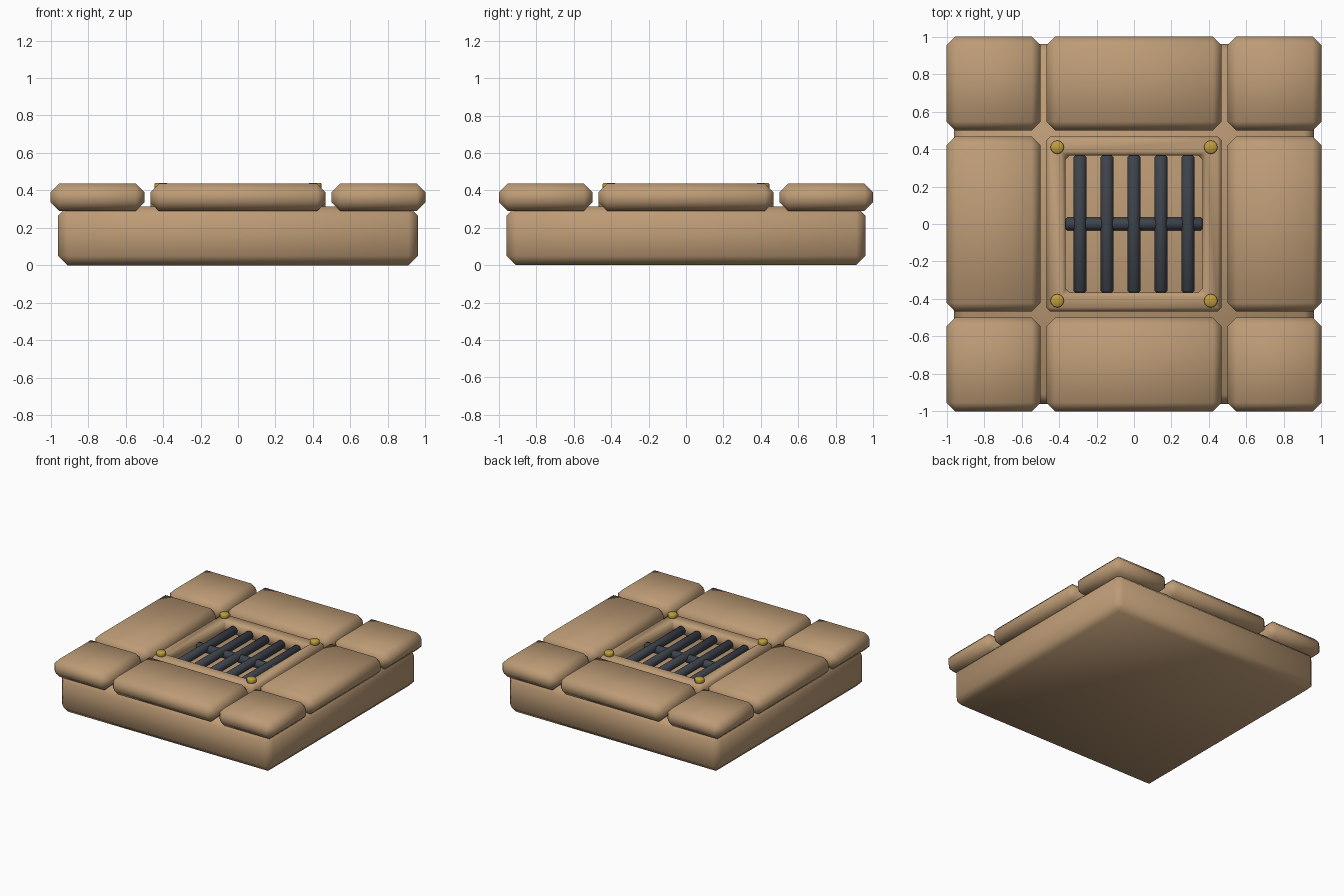
import bpy
import bmesh
from mathutils import Matrix

if "Cube" in bpy.data.objects:
    bpy.data.objects.remove(bpy.data.objects["Cube"], do_unlink=True)


def make_material(name, colour):
    mat = bpy.data.materials.new(name)
    mat.use_nodes = True
    mat.diffuse_color = (*colour, 1)
    bsdf = mat.node_tree.nodes["Principled BSDF"]
    bsdf.inputs["Base Color"].default_value = (*colour, 1)
    bsdf.inputs["Roughness"].default_value = 0.8
    return mat


sandstone = make_material("sandstone", (0.51, 0.33, 0.18))
iron = make_material("dark iron", (0.048, 0.056, 0.072))
brass = make_material("brass", (0.52, 0.34, 0.045))


def finish(name, bm, mat, bevel, smooth=True):
    """Turn a bmesh into a chamfered, shaded object."""
    bmesh.ops.recalc_face_normals(bm, faces=bm.faces)
    for face in bm.faces:
        face.smooth = smooth
    mesh = bpy.data.meshes.new(name)
    bm.to_mesh(mesh)
    bm.free()
    mesh.materials.append(mat)
    obj = bpy.data.objects.new(name, mesh)
    bpy.context.collection.objects.link(obj)
    mod = obj.modifiers.new("chamfer", "BEVEL")
    mod.width = bevel
    mod.segments = 1
    mod.limit_method = "ANGLE"
    mod.angle_limit = 0.9
    return obj


def block(name, xs, ys, zs, mat, bevel):
    bm = bmesh.new()
    bmesh.ops.create_cube(bm, size=1)
    for v in bm.verts:
        v.co = [r[0] if c < 0 else r[1] for c, r in zip(v.co, (xs, ys, zs))]
    return finish(name, bm, mat, bevel)


def rod(name, centre, radius, length, axis, mat, bevel):
    bm = bmesh.new()
    turn = {"X": Matrix.Rotation(1.5708, 4, "Y"),
            "Y": Matrix.Rotation(1.5708, 4, "X"),
            "Z": Matrix.Identity(4)}[axis]
    bmesh.ops.create_cone(bm, cap_ends=True, segments=12, radius1=radius,
                          radius2=radius, depth=length,
                          matrix=Matrix.Translation(centre) @ turn)
    return finish(name, bm, mat, bevel)


# Base slab
block("base_slab", (-0.96, 0.96), (-0.96, 0.96), (0, 0.315), sandstone, 0.05)

# Ring of eight paving stones
spans = {"low": (-1, -0.5), "mid": (-0.468, 0.468), "high": (0.5, 1)}
for xn, xs in spans.items():
    for yn, ys in spans.items():
        if (xn, yn) != ("mid", "mid"):
            block(f"paving_stone_{xn}_{yn}", xs, ys, (0.29, 0.436),
                  sandstone, 0.046)

# Square frame around the grate
bm = bmesh.new()
corners = [(-1, -1), (1, -1), (1, 1), (-1, 1)]
outer, inner = 0.468, 0.365
loops = [[bm.verts.new((x * r, y * r, z)) for x, y in corners]
         for r, z in ((outer, 0.29), (outer, 0.408), (inner, 0.408), (inner, 0.29))]
for i in range(4):
    a, b = loops[i], loops[(i + 1) % 4]
    for j in range(4):
        k = (j + 1) % 4
        bm.faces.new((a[j], a[k], b[k], b[j]))
finish("grate_frame", bm, sandstone, 0.022)

# Iron grate: five long bars over one cross bar
for i in range(5):
    rod(f"grate_bar_{i + 1}", ((i - 2) * 0.144, 0, 0.35), 0.034, 0.73, "Y",
        iron, 0.008)
rod("grate_cross_bar", (0, 0, 0.335), 0.034, 0.73, "X", iron, 0.008)

# Corner rivets
for x, y in corners:
    rod(f"rivet_{'left' if x > 0 else 'right'}_{'back' if y > 0 else 'front'}",
        (x * 0.41, y * 0.41, 0.42), 0.036, 0.04, "Z", brass, 0.006)
